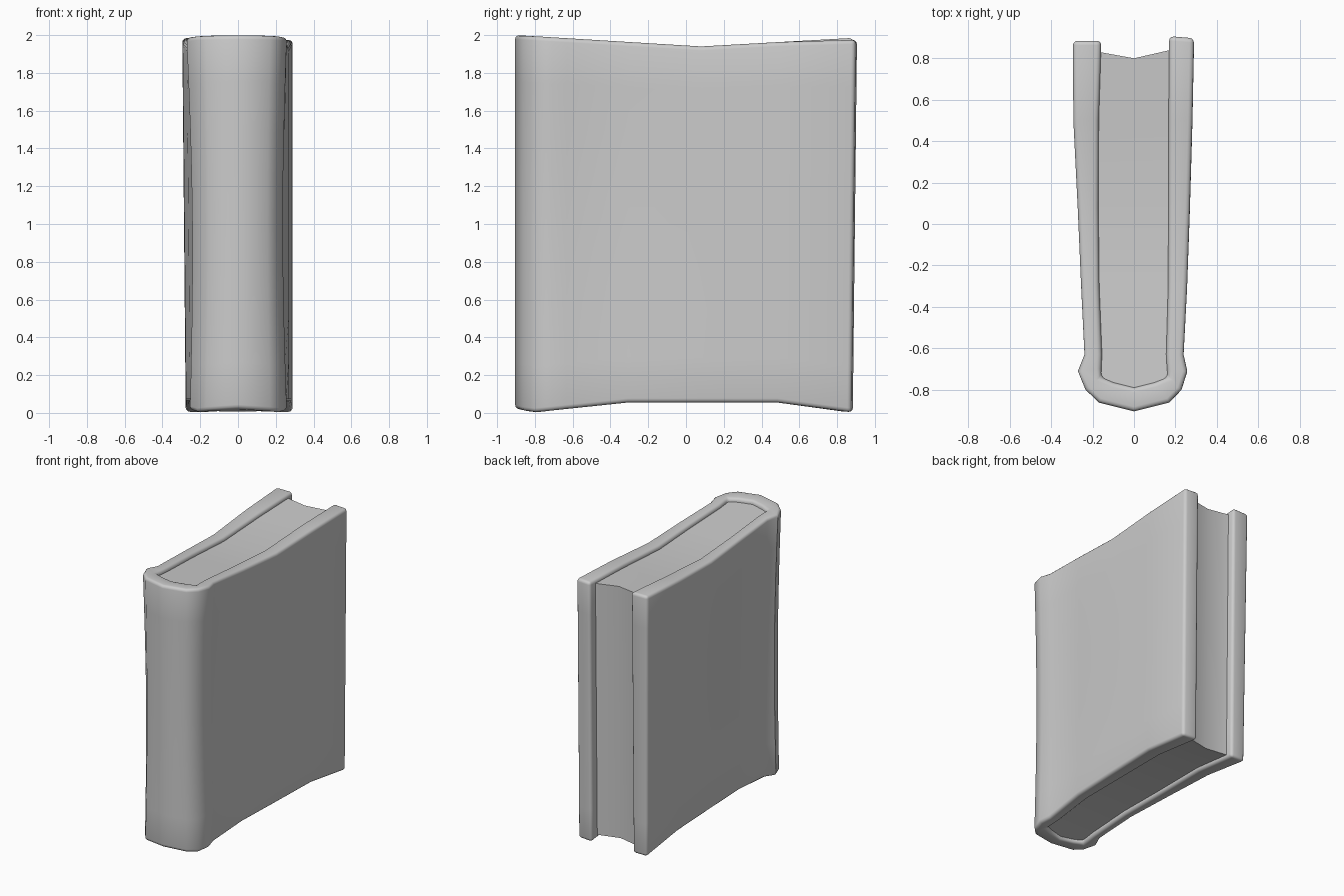
import bpy, bmesh, math

cube = bpy.data.objects.get("Cube")
if cube:
    bpy.data.objects.remove(cube, do_unlink=True)

grey = bpy.data.materials.new("plain_grey")
grey.use_nodes = True
colour = (0.6, 0.6, 0.6, 1)
grey.diffuse_color = colour
grey.node_tree.nodes["Principled BSDF"].inputs["Base Color"].default_value = colour

LAYERS = 8
TOP = [(-0.9, 2.0), (0.08, 1.94), (0.88, 1.985)]
BOTTOM = [(-0.9, 0.022), (-0.83, 0.0), (-0.3, 0.055), (0.5, 0.055), (0.88, 0.003)]


def curve(points, y):
    """Piecewise straight profile along the depth."""
    y = min(max(y, points[0][0]), points[-1][0])
    for (a, va), (b, vb) in zip(points, points[1:]):
        if y <= b:
            return va + (vb - va) * (y - a) / (b - a)


def place(x, y, u, inset=0.0):
    """Put a plan point at height fraction u, with the hand-made wobble."""
    low, high = curve(BOTTOM, y) + inset, curve(TOP, y) - inset
    if x > 0.1 and y > 0.6:
        high -= 0.01
    pinch = 0.08 * math.sin(math.pi * u) * min(1, max(0, (0.1 - y) / 0.6))
    if x < -0.2:
        x += 0.018 * (1 - u)
    back = 0.022 * (1 - u) * (y + 0.9) / 1.8
    return (x * (1 - pinch), y - back, low + (high - low) * u)


def finish(name, bm, bevel=0.0):
    bmesh.ops.recalc_face_normals(bm, faces=bm.faces)
    if bevel:
        sharp = [e for e in bm.edges if e.calc_face_angle(0) > math.radians(50)]
        bmesh.ops.bevel(bm, geom=sharp, offset=bevel, segments=3, profile=0.5,
                        affect='EDGES', clamp_overlap=True)
    mesh = bpy.data.meshes.new(name)
    bm.to_mesh(mesh)
    bm.free()
    mesh.materials.append(grey)
    ob = bpy.data.objects.new(name, mesh)
    bpy.context.collection.objects.link(ob)
    bpy.ops.object.select_all(action='DESELECT')
    ob.select_set(True)
    bpy.context.view_layer.objects.active = ob
    bpy.ops.object.shade_smooth_by_angle(angle=math.radians(40))


# Plan of the cover: outer x, y and inner x, y from right board round to left
right = [(-.295, .885, -.158, .885), (-.293, .5, -.17, .5), (-.272, .08, -.172, .08),
         (-.256, -.3, -.168, -.3), (-.24, -.63, -.155, -.63)]
spine = [(-.272, -.71, -.158, -.7), (-.235, -.8, -.16, -.74), (-.17, -.862, -.1, -.765),
         (0, -.905, 0, -.79),
         (.17, -.862, .1, -.765), (.23, -.8, .165, -.74), (.258, -.71, .16, -.7)]
left = [(.24, -.63, .156, -.63), (.257, -.3, .165, -.3), (.27, .08, .166, .08),
        (.282, .5, .167, .5), (.29, .897, .17, .907)]
plan = right + spine + left

# Cover: one wrapped shell with rounded rims
bm = bmesh.new()
loop = [p[:2] for p in plan] + [p[2:] for p in reversed(plan)]
rings = [[bm.verts.new(place(x, y, k / LAYERS)) for x, y in loop]
         for k in range(LAYERS + 1)]
n = len(loop)
for lo, hi in zip(rings, rings[1:]):
    for i in range(n):
        j = (i + 1) % n
        bm.faces.new((lo[i], lo[j], hi[j], hi[i]))
for ring in (rings[0], rings[-1]):
    for i in range(len(plan) - 1):
        bm.faces.new((ring[i], ring[i + 1], ring[n - 2 - i], ring[n - 1 - i]))
finish("cover", bm, 0.022)

# Pages: block between the boards with a hollow fore edge
bm = bmesh.new()
rows = [(-.165, .83, .175, .84, .80)]
rows += [(a[2] - .008, a[3], b[2] + .008, b[3], a[3])
         for a, b in zip(right[1:], reversed(left[:-1]))]
rows += [(-.165, -.745, .17, -.745, -.797)]
grids = []
for u in (0, .25, .5, .75, 1):
    grids.append([[bm.verts.new(place(x, y, u, 0.028)) for x, y in
                   ((r[0], r[1]), (0, r[4]), (r[2], r[3]))] for r in rows])
for g in (grids[0], grids[-1]):
    for a, b in zip(g, g[1:]):
        for c in range(2):
            bm.faces.new((a[c], a[c + 1], b[c + 1], b[c]))
border = [(i, 0) for i in range(len(rows))] + [(len(rows) - 1, 1)]
border += [(i, 2) for i in reversed(range(len(rows)))] + [(0, 1)]
for lo, hi in zip(grids, grids[1:]):
    for (a, b), (c, d) in zip(border, border[1:] + border[:1]):
        bm.faces.new((lo[a][b], lo[c][d], hi[c][d], hi[a][b]))
finish("pages", bm)
